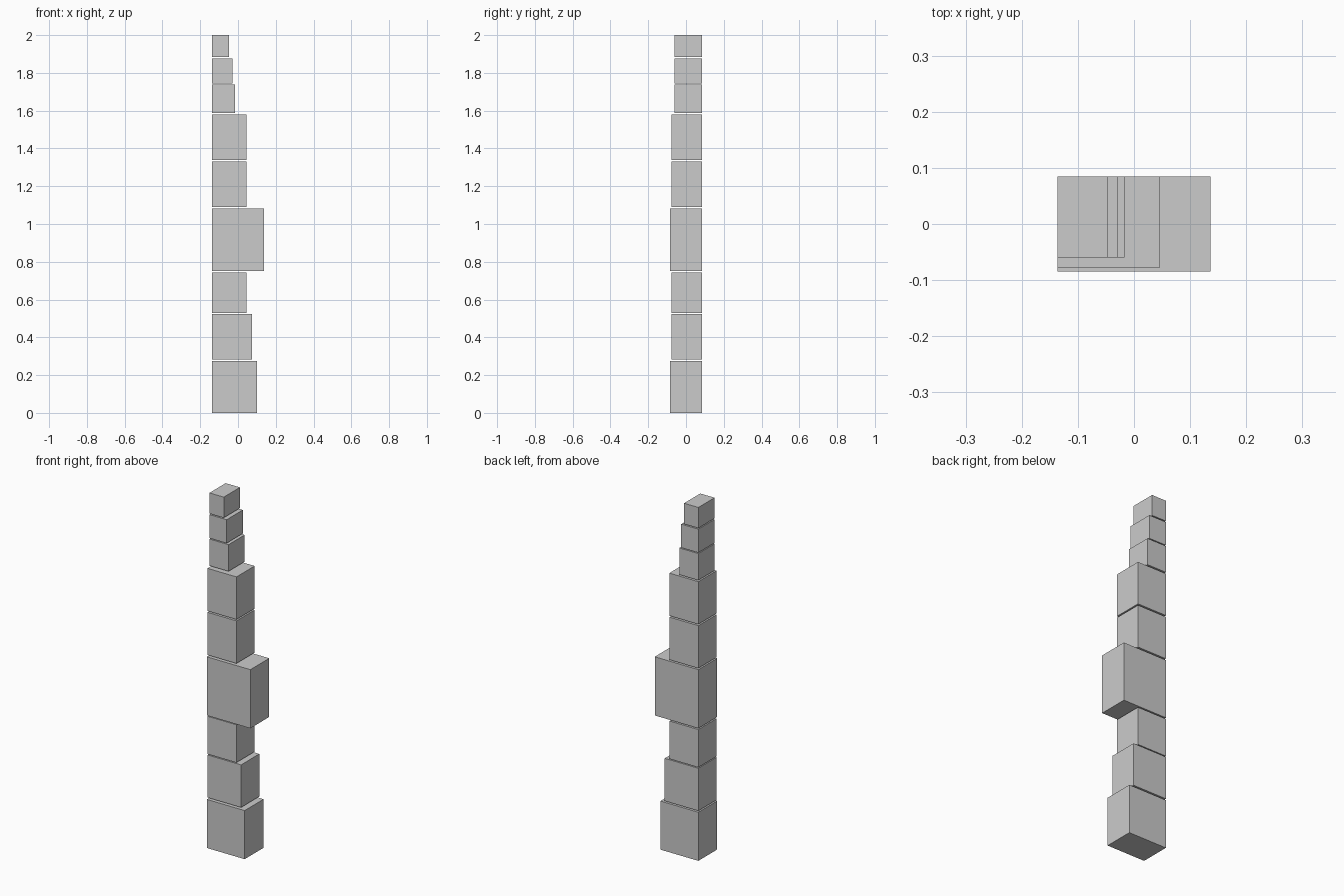
import bpy

if "Cube" in bpy.data.objects:
    bpy.data.objects.remove(bpy.data.objects["Cube"])

# All blocks share one left face and one back face
LEFT, BACK = -0.1365, 0.0845

# name, right x, front y, bottom z, top z
BLOCKS = [
    ("base_block",         0.101, -0.0845, 0.000, 0.275),
    ("lower_block",        0.074, -0.078,  0.283, 0.524),
    ("lower_neck_block",   0.045, -0.078,  0.529, 0.743),
    ("wide_middle_block",  0.1365, -0.0845, 0.750, 1.082),
    ("upper_block_1",      0.045, -0.078,  1.090, 1.331),
    ("upper_block_2",      0.045, -0.078,  1.339, 1.580),
    ("small_block_1",     -0.017, -0.060,  1.588, 1.739),
    ("small_block_2",     -0.029, -0.060,  1.744, 1.877),
    ("top_block",         -0.047, -0.060,  1.883, 2.000),
]


def block(name, right, front, bottom, top):
    center = ((LEFT + right) / 2, (front + BACK) / 2, (bottom + top) / 2)
    bpy.ops.mesh.primitive_cube_add(size=1, location=center)
    ob = bpy.context.object
    ob.name = name
    ob.scale = (right - LEFT, BACK - front, top - bottom)
    bpy.ops.object.transform_apply(location=False, rotation=False, scale=True)


# Stacked tower with thin gaps between blocks
for spec in BLOCKS:
    block(*spec)
